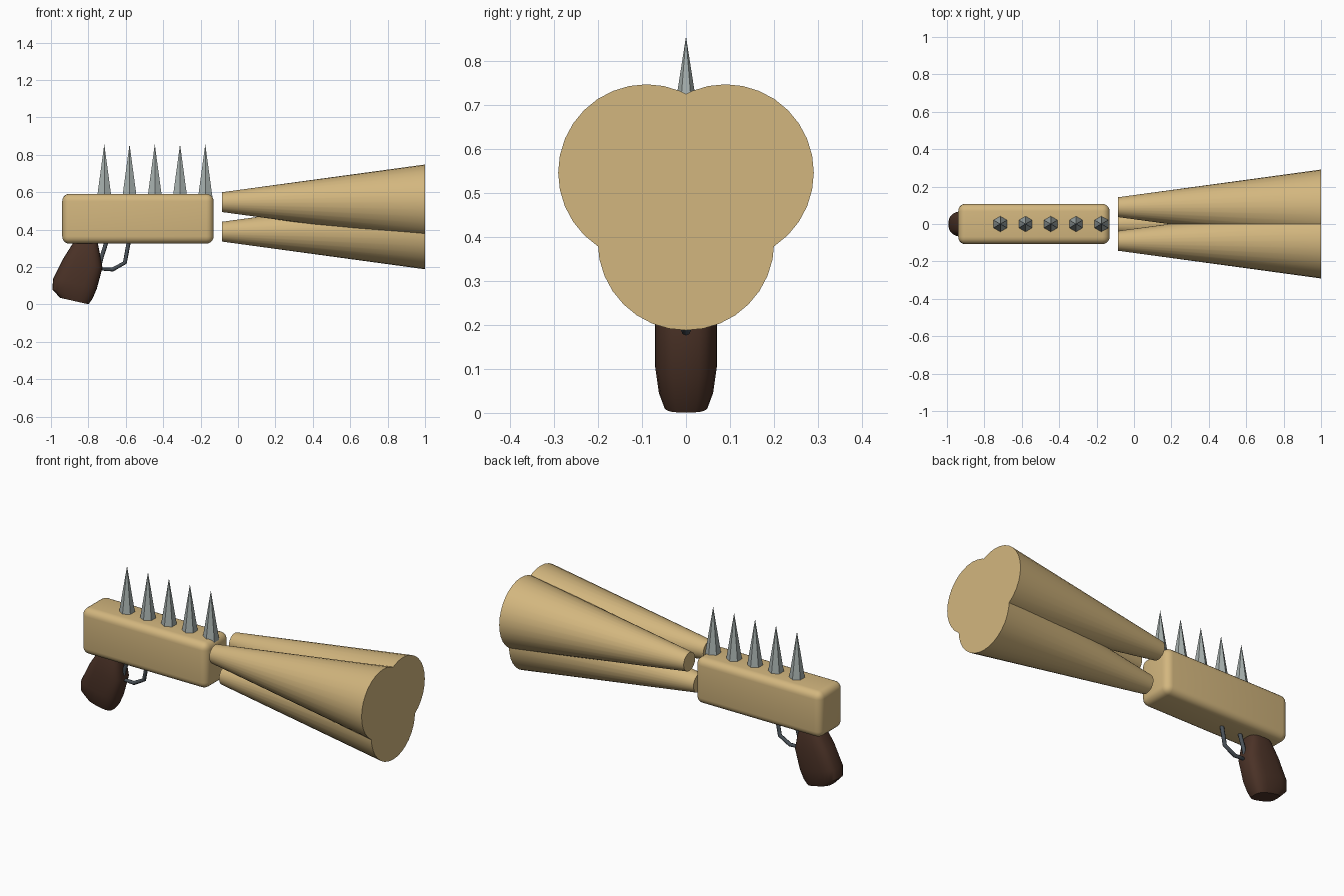
import bpy, bmesh, math
from mathutils import Vector, Matrix

cube = bpy.data.objects.get("Cube")
if cube:
    bpy.data.objects.remove(cube, do_unlink=True)


def material(name, r, g, b, rough=0.6):
    m = bpy.data.materials.new(name)
    m.use_nodes = True
    m.diffuse_color = (r, g, b, 1)
    bsdf = m.node_tree.nodes["Principled BSDF"]
    bsdf.inputs["Base Color"].default_value = (r, g, b, 1)
    bsdf.inputs["Roughness"].default_value = rough
    return m


TAN = material("tan", 0.65, 0.47, 0.21)
STEEL = material("pale steel", 0.38, 0.43, 0.42)
WOOD = material("dark wood", 0.07, 0.032, 0.02)
IRON = material("dark iron", 0.07, 0.085, 0.1)


def finish(name, bm, mat, smooth=None):
    bmesh.ops.recalc_face_normals(bm, faces=bm.faces)
    mesh = bpy.data.meshes.new(name)
    bm.to_mesh(mesh)
    bm.free()
    mesh.materials.append(mat)
    ob = bpy.data.objects.new(name, mesh)
    bpy.context.collection.objects.link(ob)
    if smooth:
        bpy.ops.object.select_all(action="DESELECT")
        ob.select_set(True)
        bpy.context.view_layer.objects.active = ob
        bpy.ops.object.shade_smooth_by_angle(angle=math.radians(smooth))
    return ob


def cone(name, sides, r1, r2, depth, matrix, mat, smooth=None):
    bm = bmesh.new()
    bmesh.ops.create_cone(bm, cap_ends=True, segments=sides, radius1=r1,
                          radius2=r2, depth=depth, matrix=matrix)
    return finish(name, bm, mat, smooth)


def loft(name, rings, mat, smooth):
    """Skin a list of equal-length point rings and cap both ends."""
    bm = bmesh.new()
    loops = [[bm.verts.new(p) for p in ring] for ring in rings]
    n = len(loops[0])
    for a, b in zip(loops, loops[1:]):
        for i in range(n):
            j = (i + 1) % n
            bm.faces.new((a[i], a[j], b[j], b[i]))
    bm.faces.new(loops[0])
    bm.faces.new(loops[-1])
    return finish(name, bm, mat, smooth)


# Receiver: rounded box
bm = bmesh.new()
bmesh.ops.create_cube(bm, size=1, matrix=Matrix.Translation((-0.535, 0, 0.458))
                      @ Matrix.Diagonal((0.81, 0.216, 0.267, 1)))
bmesh.ops.bevel(bm, geom=bm.edges[:], offset=0.04, segments=5, profile=0.5,
                affect="EDGES")
finish("receiver", bm, TAN, 40)

# Three flared barrels
along_x = Matrix.Rotation(math.pi / 2, 4, "Y")
for name, y, z in (("left_barrel", 0.09, 0.547), ("right_barrel", -0.09, 0.547),
                   ("lower_barrel", 0, 0.389)):
    cone(name, 32, 0.053, 0.201, 1.085,
         Matrix.Translation((0.4575, y, z)) @ along_x, TAN, 30)

# Row of six-sided spikes
for i in range(5):
    cone(f"spike_{i + 1}", 6, 0.048, 0, 0.307,
         Matrix.Translation((-0.715 + 0.135 * i, 0, 0.7035)), STEEL)

# Grip: leaning rounded block; each ring is x, z, half length, half width
sections = [(-0.875, 0.018, 0.078, 0.05), (-0.885, 0.055, 0.11, 0.063),
            (-0.872, 0.11, 0.12, 0.071), (-0.83, 0.22, 0.108, 0.071),
            (-0.815, 0.30, 0.076, 0.062), (-0.808, 0.34, 0.06, 0.05)]
across = Vector((0.975, 0, -0.22))
rings = []
for x, z, length, width in sections:
    ring = []
    for k in range(24):
        c, s = math.cos(k * math.tau / 24), math.sin(k * math.tau / 24)
        u = math.copysign(abs(c) ** 0.65, c) * length
        v = math.copysign(abs(s) ** 0.65, s) * width
        ring.append(Vector((x, 0, z)) + across * u + Vector((0, v, 0)))
    rings.append(ring)
loft("grip", rings, WOOD, 35)

# Trigger guard: bent rod looping from the receiver round to the grip
path = [Vector((x, 0, z)) for x, z in
        ((-0.70, 0.345), (-0.73, 0.25), (-0.74, 0.19), (-0.67, 0.187),
         (-0.605, 0.223), (-0.582, 0.345))]
rings = []
for i, p in enumerate(path):
    t = (path[min(i + 1, len(path) - 1)] - path[max(i - 1, 0)]).normalized()
    side = Vector((0, 1, 0))
    up = t.cross(side)
    rings.append([p + 0.011 * (side * math.cos(k * math.tau / 8)
                               + up * math.sin(k * math.tau / 8))
                  for k in range(8)])
loft("trigger_guard", rings, IRON, 50)
